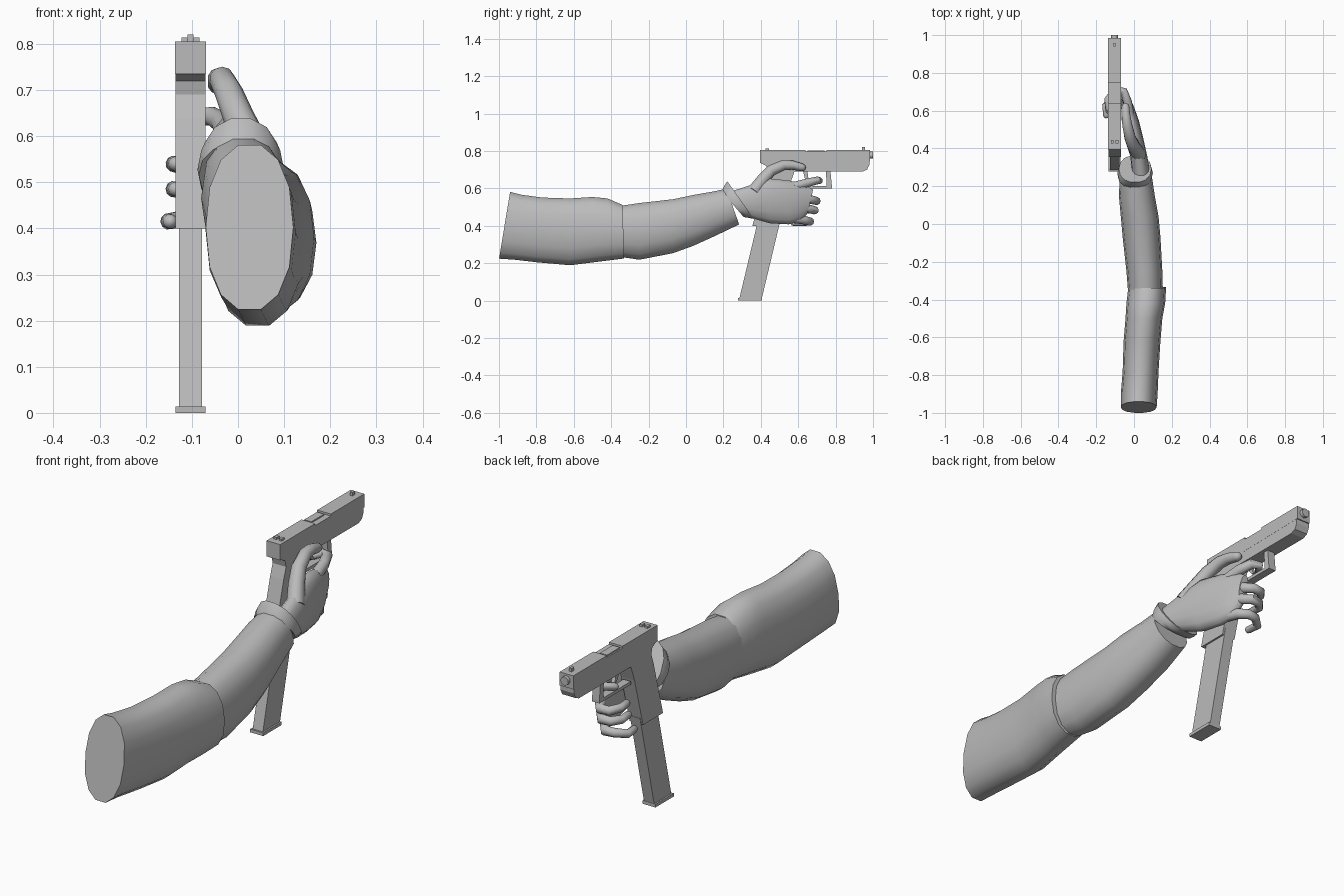
import bpy, bmesh
from math import cos, sin, pi, radians, copysign
from mathutils import Vector, Quaternion

cube = bpy.data.objects.get("Cube")
if cube:
    bpy.data.objects.remove(cube, do_unlink=True)

grey = bpy.data.materials.new("plain_grey")
grey.use_nodes = True
grey.diffuse_color = (0.5, 0.5, 0.5, 1)
grey.node_tree.nodes["Principled BSDF"].inputs["Base Color"].default_value = (0.5, 0.5, 0.5, 1)

GUN_X = -0.103


def finish(name, bm, angle=None):
    bmesh.ops.recalc_face_normals(bm, faces=bm.faces)
    mesh = bpy.data.meshes.new(name)
    bm.to_mesh(mesh)
    bm.free()
    mesh.materials.append(grey)
    ob = bpy.data.objects.new(name, mesh)
    bpy.context.collection.objects.link(ob)
    if angle:
        bpy.ops.object.select_all(action='DESELECT')
        ob.select_set(True)
        bpy.context.view_layer.objects.active = ob
        bpy.ops.object.shade_smooth_by_angle(angle=radians(angle))
    return ob


def skin(name, rings, angle=50):
    """Join equal rings of points into a capped surface."""
    bm = bmesh.new()
    loops = [[bm.verts.new(p) for p in ring] for ring in rings]
    for a, b in zip(loops, loops[1:]):
        for i in range(len(a)):
            j = (i + 1) % len(a)
            bm.faces.new((a[i], a[j], b[j], b[i]))
    bm.faces.new(loops[0][::-1])
    bm.faces.new(loops[-1])
    return finish(name, bm, angle)


def limb(name, sections, sides=14, power=0.9):
    """Sections: y, x min, x max, z min, z max, y lean from bottom to top."""
    rings = []
    for y, x0, x1, z0, z1, lean in sections:
        ring = []
        for i in range(sides):
            c, s = cos(2 * pi * i / sides), sin(2 * pi * i / sides)
            c, s = (copysign(abs(v) ** power, v) for v in (c, s))
            ring.append(((x0 + x1) / 2 + c * (x1 - x0) / 2,
                         y + lean * s / 2,
                         (z0 + z1) / 2 + s * (z1 - z0) / 2))
        rings.append(ring)
    return skin(name, rings)


def finger(name, points, r0, r1, sides=10):
    """Tapered tube through the points, with a rounded tip."""
    pts = [Vector(p) for p in points]
    n = len(pts) - 1
    radii = [r0 + (r1 - r0) * i / n for i in range(n + 1)]
    end = (pts[-1] - pts[-2]).normalized()
    tip = pts[-1]
    pts += [tip + end * r1 * 0.6, tip + end * r1 * 0.95]
    radii += [r1 * 0.8, r1 * 0.3]
    rings, axis, turn = [], Vector((0, 0, 1)), Quaternion()
    for i, p in enumerate(pts):
        t = (pts[min(i + 1, len(pts) - 1)] - pts[max(i - 1, 0)]).normalized()
        turn = axis.rotation_difference(t) @ turn
        axis = t
        rings.append([p + turn @ Vector((radii[i] * cos(2 * pi * k / sides),
                                         radii[i] * sin(2 * pi * k / sides), 0))
                      for k in range(sides)])
    return skin(name, rings)


def plate(name, profile, width, x=GUN_X):
    """Side profile of (y, z) points, extruded across x."""
    bm = bmesh.new()
    face = bm.faces.new([bm.verts.new((x - width / 2, y, z)) for y, z in profile])
    out = bmesh.ops.extrude_face_region(bm, geom=[face])
    moved = [v for v in out["geom"] if isinstance(v, bmesh.types.BMVert)]
    bmesh.ops.translate(bm, verts=moved, vec=(width, 0, 0))
    return finish(name, bm)


def block(name, y0, y1, z0, z1, width, x=GUN_X):
    return plate(name, [(y0, z0), (y1, z0), (y1, z1), (y0, z1)], width, x)


# Arm: upper sleeve and forearm sleeve
limb("upper_sleeve", [
    (-0.97, -0.07, 0.12, 0.22, 0.585, 0.06),
    (-0.90, -0.07, 0.125, 0.215, 0.57, 0.04),
    (-0.78, -0.06, 0.13, 0.20, 0.555, 0.02),
    (-0.62, -0.055, 0.14, 0.185, 0.55, 0),
    (-0.50, -0.045, 0.15, 0.20, 0.558, 0),
    (-0.42, -0.04, 0.165, 0.21, 0.55, 0),
    (-0.335, -0.03, 0.17, 0.222, 0.515, -0.01)])
limb("forearm_sleeve", [
    (-0.38, -0.03, 0.15, 0.235, 0.505, 0),
    (-0.25, -0.04, 0.15, 0.215, 0.525, 0),
    (-0.07, -0.06, 0.14, 0.25, 0.545, 0),
    (0.04, -0.07, 0.13, 0.29, 0.568, 0),
    (0.15, -0.08, 0.11, 0.345, 0.585, -0.02),
    (0.25, -0.075, 0.095, 0.405, 0.60, -0.07)])

# Wrist cuff: a short ring leaning back at the top
limb("wrist_cuff", [
    (0.25, -0.085, 0.095, 0.445, 0.585, -0.12),
    (0.27, -0.088, 0.10, 0.440, 0.615, -0.135),
    (0.292, -0.08, 0.092, 0.435, 0.64, -0.145)])

# Hand
limb("palm", [
    (0.27, -0.01, 0.085, 0.46, 0.585, -0.06),
    (0.36, -0.02, 0.07, 0.432, 0.62, -0.03),
    (0.45, -0.05, 0.05, 0.41, 0.655, 0),
    (0.55, -0.065, 0.025, 0.405, 0.645, 0),
    (0.62, -0.068, 0.0, 0.42, 0.625, 0.02),
    (0.665, -0.065, -0.02, 0.465, 0.595, 0.03)], power=0.95)
finger("thumb", [(0.03, 0.36, 0.58), (0.0, 0.41, 0.645), (-0.02, 0.455, 0.695),
                 (-0.035, 0.52, 0.724), (-0.042, 0.57, 0.724), (-0.045, 0.62, 0.712)],
       0.037, 0.021)
finger("index_finger", [(-0.025, 0.58, 0.61), (-0.035, 0.65, 0.63), (-0.055, 0.705, 0.643),
                        (-0.085, 0.715, 0.642), (-0.12, 0.67, 0.633)], 0.026, 0.016)
curled = {"middle_finger": (0.55, 0.532, 0.70, -0.14, 0.54),
          "ring_finger": (0.50, 0.482, 0.69, -0.14, 0.485),
          "little_finger": (0.44, 0.422, 0.665, -0.152, 0.415)}
for name, (z0, z1, reach, side, ztip) in curled.items():
    finger(name, [(-0.03, reach - 0.1, z0), (-0.045, reach - 0.035, (z0 + z1) / 2),
                  (-0.07, reach, z1), (-0.11, reach - 0.005, z1),
                  (side, reach - 0.04, ztip), (side + 0.005, reach - 0.09, ztip)],
           0.025, 0.016)

# Pistol: slide with ejection notch, frame with slanted grip
plate("slide", [(0.395, 0.735), (0.985, 0.745), (0.985, 0.805), (0.75, 0.805),
                (0.75, 0.796), (0.64, 0.796), (0.64, 0.805), (0.395, 0.805)], 0.067)
block("barrel_hood", 0.65, 0.74, 0.79, 0.802, 0.035, GUN_X - 0.01)
plate("frame_and_grip", [(0.40, 0.76), (0.40, 0.735), (0.43, 0.72), (0.437, 0.69),
                         (0.42, 0.64), (0.355, 0.40), (0.495, 0.40), (0.555, 0.62),
                         (0.58, 0.69), (0.945, 0.69), (0.968, 0.70), (0.98, 0.725),
                         (0.98, 0.76)], 0.066)
plate("magazine", [(0.285, 0.01), (0.405, 0.01), (0.505, 0.43), (0.385, 0.43)], 0.05)
block("magazine_base", 0.278, 0.407, 0, 0.014, 0.064)

# Trigger guard, trigger, barrel and sights
plate("trigger_guard", [(0.56, 0.60), (0.78, 0.60), (0.78, 0.612), (0.772, 0.695),
                        (0.748, 0.695), (0.752, 0.614), (0.56, 0.614)], 0.036)
plate("trigger", [(0.625, 0.695), (0.65, 0.695), (0.652, 0.66), (0.668, 0.63),
                  (0.655, 0.63), (0.635, 0.655)], 0.016)
bm = bmesh.new()
bmesh.ops.create_cone(bm, cap_ends=True, segments=14, radius1=0.019, radius2=0.019, depth=0.05)
for v in bm.verts:
    v.co = (GUN_X + v.co.x, 0.975 + v.co.z, 0.778 + v.co.y)
finish("barrel", bm, 40)
block("front_sight", 0.94, 0.958, 0.80, 0.82, 0.012)
for side, x in (("left", 0.013), ("right", -0.013)):
    block("rear_sight_" + side, 0.425, 0.445, 0.80, 0.814, 0.014, GUN_X + x)
